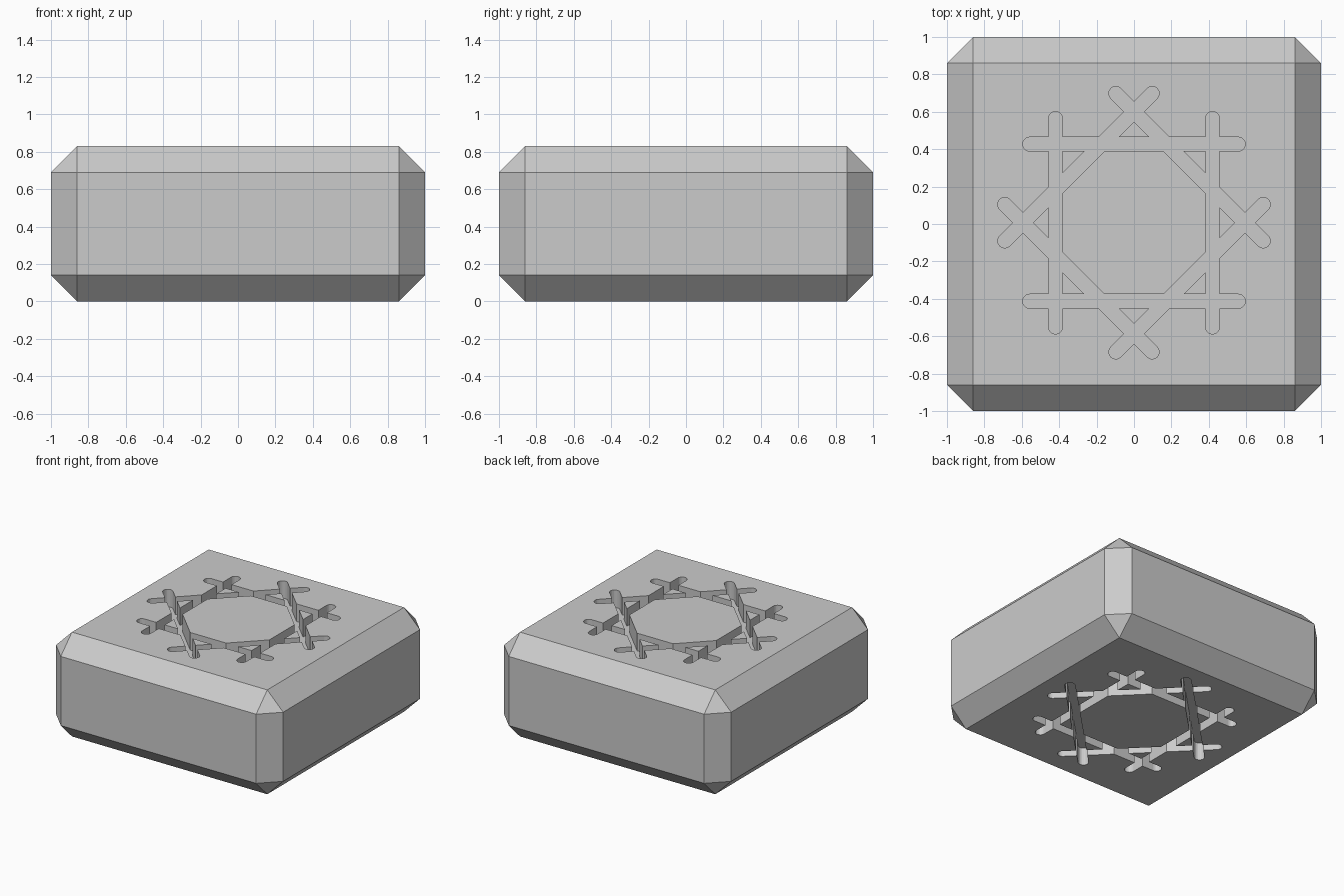
import bpy, bmesh
from math import pi, cos, sin
from mathutils import Matrix, Vector

HEIGHT = 0.83
CHAMFER = 0.14
GROOVE_DEPTH = 0.14
BAR_RADIUS = 0.0375      # half the groove width
BAR_REACH = 0.5575       # centre of bar to centre of its round end
BAR_OFFSET = 0.42        # pattern centre to bar centre line
CENTRE_Y = 0.007
CAP_STEPS = 10

cube = bpy.data.objects.get("Cube")
if cube:
    bpy.data.objects.remove(cube, do_unlink=True)

grey = bpy.data.materials.new("light grey")
grey.use_nodes = True
grey.diffuse_color = (0.6, 0.6, 0.6, 1)
grey.node_tree.nodes["Principled BSDF"].inputs["Base Color"].default_value = (0.6, 0.6, 0.6, 1)


def add_object(name, bm):
    bmesh.ops.recalc_face_normals(bm, faces=bm.faces)
    mesh = bpy.data.meshes.new(name)
    bm.to_mesh(mesh)
    bm.free()
    mesh.materials.append(grey)
    obj = bpy.data.objects.new(name, mesh)
    bpy.context.collection.objects.link(obj)
    return obj


def add_bar(bm, angle, z_low, z_high):
    """Round-ended bar, set off from the centre and turned about it."""
    outline = []
    for side in (1, -1):
        for i in range(CAP_STEPS + 1):
            a = side * pi / 2 - pi / 2 + pi * (i / CAP_STEPS - 0.5)
            a += pi / 2 if side == -1 else -pi / 2
            a = pi * (i / CAP_STEPS - 0.5) + (0 if side == 1 else pi)
            outline.append(Vector((side * BAR_REACH + BAR_RADIUS * cos(a),
                                   BAR_OFFSET + BAR_RADIUS * sin(a), 0)))
    turn = Matrix.Translation((0, CENTRE_Y, 0)) @ Matrix.Rotation(angle, 4, 'Z')
    rings = []
    for z in (z_low, z_high):
        ring = []
        for p in outline:
            q = turn @ p
            ring.append(bm.verts.new((q.x, q.y, z)))
        rings.append(ring)
    low, high = rings
    bm.faces.new(low[::-1])
    bm.faces.new(high)
    for i in range(len(low)):
        j = (i + 1) % len(low)
        bm.faces.new((low[i], low[j], high[j], high[i]))


# Chamfered block
bm = bmesh.new()
bmesh.ops.create_cube(bm, size=1)
bmesh.ops.scale(bm, vec=(2, 2, HEIGHT), verts=bm.verts)
bmesh.ops.translate(bm, vec=(0, 0, HEIGHT / 2), verts=bm.verts)
bmesh.ops.bevel(bm, geom=bm.edges[:], offset=CHAMFER, offset_type='OFFSET',
                segments=1, profile=0.5, affect='EDGES')
block = add_object("chamfered_block", bm)

# Star grooves of two crossed squares, in the top and the underside
levels = {"top_groove_cutter": (HEIGHT - GROOVE_DEPTH, HEIGHT + 0.1),
          "bottom_groove_cutter": (-0.1, GROOVE_DEPTH)}
for name, (z_low, z_high) in levels.items():
    bm = bmesh.new()
    for k in range(8):
        add_bar(bm, k * pi / 4, z_low, z_high)
    cutter = add_object(name, bm)
    cutter.hide_render = True
    cutter.hide_set(True)
    cut = block.modifiers.new(name, 'BOOLEAN')
    cut.operation = 'DIFFERENCE'
    cut.solver = 'EXACT'
    cut.use_self = True
    cut.object = cutter

# Bake the grooves and drop the cutters
bpy.context.view_layer.update()
graph = bpy.context.evaluated_depsgraph_get()
carved = bpy.data.meshes.new_from_object(block.evaluated_get(graph))
block.modifiers.clear()
block.data = carved
for name in levels:
    bpy.data.objects.remove(bpy.data.objects[name], do_unlink=True)
for face in carved.polygons:
    face.use_smooth = False
